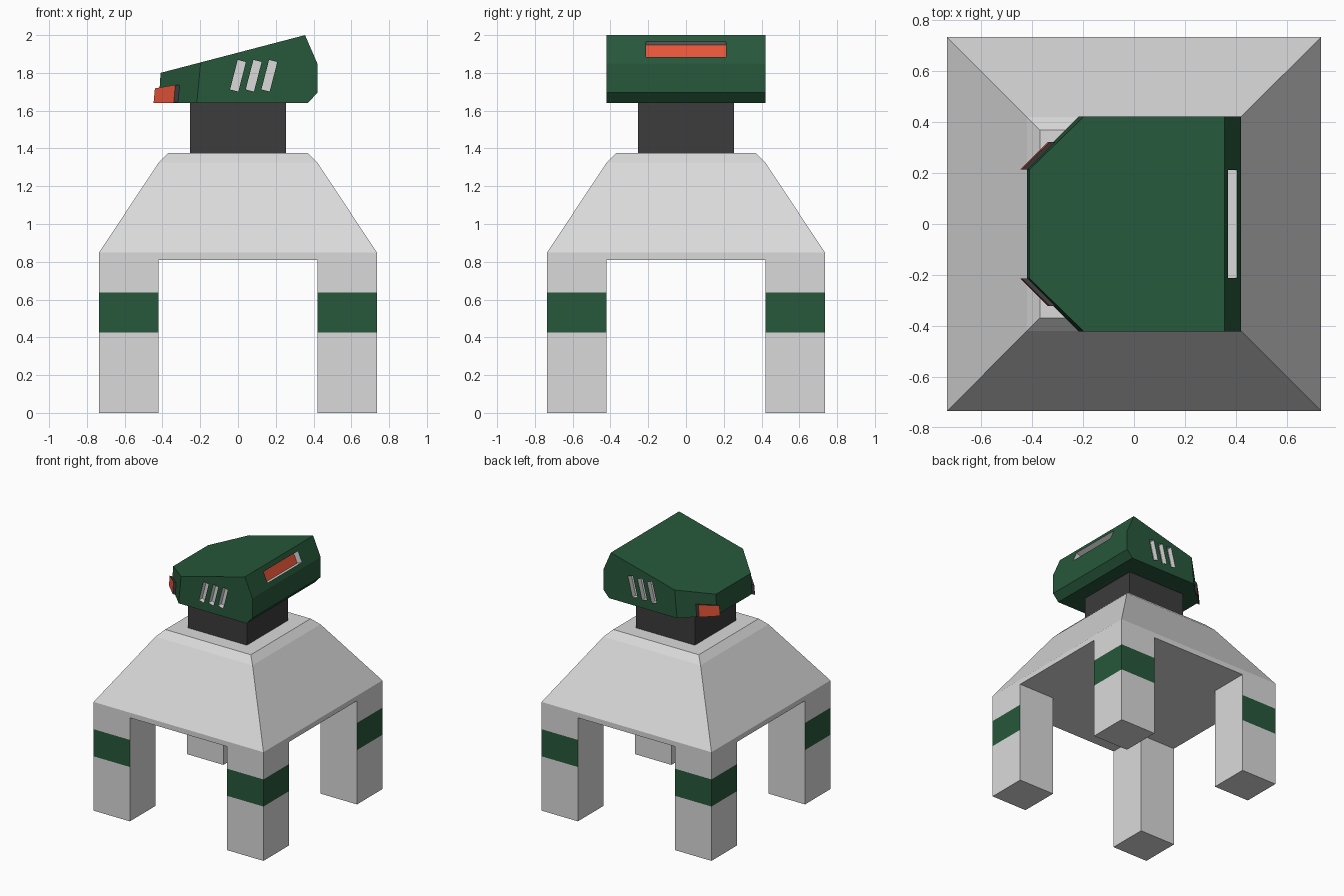
import bpy, bmesh, math
from mathutils import Matrix, Vector

if "Cube" in bpy.data.objects:
    bpy.data.objects.remove(bpy.data.objects["Cube"])


def material(name, colour):
    m = bpy.data.materials.new(name)
    m.diffuse_color = (*colour, 1)
    m.use_nodes = True
    m.node_tree.nodes["Principled BSDF"].inputs["Base Color"].default_value = m.diffuse_color
    return m


GREY, GREEN, DARK, RED = range(4)
PALETTE = [material("light grey", (0.70, 0.70, 0.70)),
           material("dark green", (0.020, 0.098, 0.044)),
           material("charcoal", (0.045, 0.045, 0.045)),
           material("signal red", (0.80, 0.09, 0.04))]


def loft(name, rings, colour, rule=None, cuts=()):
    """Capped solid through rings of points; rule(face) may pick another colour."""
    bm = bmesh.new()
    loops = [[bm.verts.new(p) for p in r] for r in rings]
    n = len(loops[0])
    for a, b in zip(loops, loops[1:]):
        for i in range(n):
            j = (i + 1) % n
            bm.faces.new((a[i], a[j], b[j], b[i]))
    bm.faces.new(loops[0][::-1])
    bm.faces.new(loops[-1])
    bmesh.ops.recalc_face_normals(bm, faces=bm.faces[:])
    for point, normal in cuts:
        res = bmesh.ops.bisect_plane(bm, geom=bm.verts[:] + bm.edges[:] + bm.faces[:],
                                     plane_co=point, plane_no=normal, clear_outer=True)
        edges = [e for e in res["geom_cut"] if isinstance(e, bmesh.types.BMEdge)]
        bmesh.ops.holes_fill(bm, edges=edges, sides=0)
    bmesh.ops.recalc_face_normals(bm, faces=bm.faces[:])
    for f in bm.faces:
        f.normal_update()
        picked = rule(f) if rule else None
        f.material_index = colour if picked is None else picked
    return finish(name, bm)


def finish(name, bm):
    me = bpy.data.meshes.new(name)
    bm.to_mesh(me)
    bm.free()
    for m in PALETTE:
        me.materials.append(m)
    ob = bpy.data.objects.new(name, me)
    bpy.context.collection.objects.link(ob)
    return ob


def square(half, z, cx=0, cy=0):
    return [(cx + sx * half, cy + sy * half, z)
            for sx, sy in ((-1, -1), (1, -1), (1, 1), (-1, 1))]


# sloped body and neck
loft("body", [square(h, z) for h, z in
              ((0.735, 0.81), (0.735, 0.85), (0.42, 1.325), (0.37, 1.375))], GREY)
loft("neck", [square(0.255, 1.375), square(0.255, 1.64)], DARK)

# four legs, with a green band on the two outward faces
for sx, x_name in ((-1, "left"), (1, "right")):
    for sy, y_name in ((-1, "front"), (1, "back")):
        def band(f):
            outward = f.normal.x * sx > 0.5 or f.normal.y * sy > 0.5
            if outward and 0.43 < f.calc_center_median().z < 0.63:
                return GREEN
        c, h = 0.578, 0.157
        loft(f"{y_name}_{x_name}_leg",
             [square(h, z, sx * c, sy * c) for z in (0, 0.425, 0.637, 0.81)], GREY, band)

# wedge head: side profile swept across, two corners sliced off
profile = [(-0.42, 1.64), (0.37, 1.64), (0.42, 1.695), (0.42, 1.85), (0.355, 2.0), (-0.41, 1.80)]
corner_cuts = []
for s in (-1, 1):
    normal = Vector((-1, s, 0.095)).normalized()
    corner_cuts.append(((-0.22, s * 0.42, 1.64), normal))
head = loft("head", [[(x, y, z) for x, z in profile] for y in (-0.422, 0.422)],
            GREEN, cuts=corner_cuts)

# recess cutter: three slanted vents per side and one visor slot
bm = bmesh.new()


def cutter_box(centre, size, angle, floor=None):
    mat = (Matrix.Translation(centre) @ Matrix.Rotation(angle, 4, 'Y')
           @ Matrix.Diagonal((*size, 1)))
    verts = bmesh.ops.create_cube(bm, size=1, matrix=mat)["verts"]
    for f in {f for v in verts for f in v.link_faces}:
        f.normal_update()
        f.material_index = GREY
        if floor is not None and f.normal.x < -0.5:
            f.material_index = floor


for s in (-1, 1):
    for i in range(3):
        cutter_box((i * 0.083, s * 0.422, 1.785), (0.045, 0.08, 0.162), math.radians(14.5))
tilt = -math.atan2(0.065, 0.15)
cutter_box((0.3875, 0, 1.925), (0.09, 0.425, 0.087), tilt, RED)
cutter = finish("recess_cutter", bm)
cutter.hide_render = True

cut = head.modifiers.new("recesses", 'BOOLEAN')
cut.operation = 'DIFFERENCE'
cut.solver = 'EXACT'
cut.object = cutter
bpy.context.view_layer.objects.active = head
bpy.ops.object.modifier_apply(modifier=cut.name)
bpy.data.objects.remove(cutter)

# slanted lamps on the sliced corners: dark housing, red outer face
for s, side in ((-1, "front"), (1, "back")):
    def lens(f):
        n = f.normal
        if n.x < -0.5 and n.y * s > 0.3:
            return RED
    lower = [(-0.447, s * 0.215, 1.64), (-0.34, s * 0.322, 1.642),
             (-0.30, s * 0.322, 1.642), (-0.40, s * 0.215, 1.64)]
    upper = [(-0.440, s * 0.215, 1.718), (-0.332, s * 0.322, 1.737),
             (-0.295, s * 0.322, 1.737), (-0.39, s * 0.215, 1.718)]
    loft(f"{side}_lamp", [lower, upper], DARK, lens)
